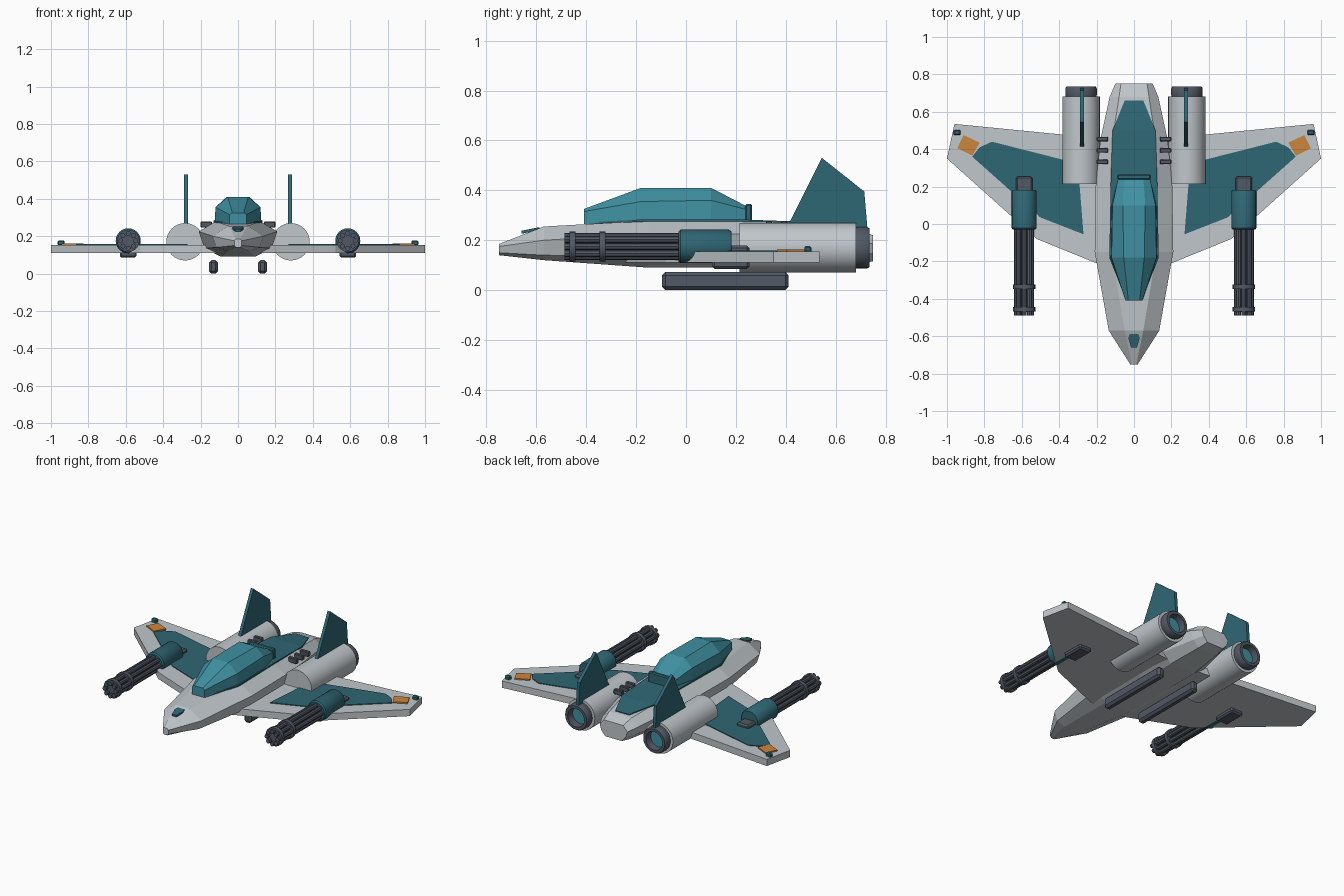
import bpy, bmesh, math
from mathutils import Vector

if "Cube" in bpy.data.objects:
    bpy.data.objects.remove(bpy.data.objects["Cube"])


def material(name, rgb):
    m = bpy.data.materials.new(name)
    m.diffuse_color = (*rgb, 1)
    m.use_nodes = True
    m.node_tree.nodes["Principled BSDF"].inputs["Base Color"].default_value = m.diffuse_color
    return m


GREY = material("light grey hull", (0.53, 0.57, 0.60))
TEAL = material("dark teal", (0.028, 0.135, 0.175))
GLASS = material("canopy teal", (0.05, 0.28, 0.36))
DARK = material("gunmetal", (0.085, 0.10, 0.13))
ORANGE = material("orange", (0.60, 0.24, 0.045))


def finish(name, bm, mat, mirror=False, smooth=False):
    """Turn a bmesh into an object, optionally mirrored across x = 0."""
    bmesh.ops.remove_doubles(bm, verts=bm.verts, dist=0.0001)
    bmesh.ops.recalc_face_normals(bm, faces=bm.faces)
    if smooth:
        for f in bm.faces:
            f.smooth = True
        for e in bm.edges:
            e.smooth = len(e.link_faces) == 2 and e.calc_face_angle(0) < math.radians(35)
    me = bpy.data.meshes.new(name)
    bm.to_mesh(me)
    bm.free()
    me.materials.append(mat)
    ob = bpy.data.objects.new(name, me)
    bpy.context.collection.objects.link(ob)
    if mirror:
        ob.modifiers.new("Mirror", 'MIRROR').use_mirror_merge = False
    return ob


def loft(name, rings, mat, **kw):
    """Skin a series of equal-length closed rings and cap the ends."""
    bm = bmesh.new()
    rows = [[bm.verts.new(p) for p in r] for r in rings]
    n = len(rows[0])
    for a, b in zip(rows, rows[1:]):
        for i in range(n):
            j = (i + 1) % n
            bm.faces.new((a[i], a[j], b[j], b[i]))
    bm.faces.new(rows[0])
    bm.faces.new(rows[-1])
    return finish(name, bm, mat, **kw)


def symmetric_ring(y, half):
    return [(x, y, z) for x, z in half] + [(-x, y, z) for x, z in reversed(half)]


def plate(name, outline, z0, z1, mat, **kw):
    """Flat plate from an (x, y) outline."""
    return loft(name, [[(x, y, z) for x, y in outline] for z in (z0, z1)], mat, **kw)


def lathe_into(bm, profile, cx, cz, n):
    """Revolve (radius, y) points around an axis parallel to y."""
    vs = [bm.verts.new((cx + r, y, cz)) for r, y in profile]
    es = [bm.edges.new(p) for p in zip(vs, vs[1:])]
    bmesh.ops.spin(bm, geom=vs + es, cent=(cx, 0, cz), axis=(0, 1, 0),
                   angle=math.tau, steps=n, use_duplicate=False)


def lathe(name, profile, cx, cz, n, mat, smooth=True):
    bm = bmesh.new()
    lathe_into(bm, profile, cx, cz, n)
    return finish(name, bm, mat, True, smooth)


def rod(r, y0, y1):
    return [(0, y0), (r, y0), (r, y1), (0, y1)]


def box(name, lo, hi, mat, bevel=0.0, mirror=True):
    bm = bmesh.new()
    bmesh.ops.create_cube(bm, size=1)
    lo, hi = Vector(lo), Vector(hi)
    for v in bm.verts:
        v.co = (lo + hi) / 2 + v.co * (hi - lo)
    if bevel:
        bmesh.ops.bevel(bm, geom=bm.edges[:], offset=bevel, segments=1, affect='EDGES')
    return finish(name, bm, mat, mirror)


# Fuselage: y, then (x, z) of top, upper side, lower side and bottom corners
hull = [
    (-0.75, [(.012, .185), (.02, .175), (.02, .15), (.012, .14)]),
    (-0.57, [(.05, .255), (.135, .20), (.115, .14), (.06, .12)]),
    (-0.15, [(.12, .278), (.21, .225), (.18, .135), (.09, .09)]),
    (0.20, [(.12, .278), (.205, .225), (.18, .135), (.09, .09)]),
    (0.45, [(.115, .272), (.18, .22), (.16, .14), (.09, .09)]),
    (0.68, [(.08, .245), (.13, .20), (.11, .145), (.07, .105)]),
    (0.75, [(.07, .22), (.10, .185), (.09, .15), (.06, .115)]),
]
loft("fuselage", [symmetric_ring(y, h) for y, h in hull], GREY)

# Teal deck strip lying on the spine
deck = [(-.39, .05, .272), (-.18, .132, .283), (.2, .125, .284), (.5, .115, .273), (.66, .05, .253)]
loft("deck_panel", [symmetric_ring(y, [(w, z), (w, z - .009)]) for y, w, z in deck], TEAL)

# Faceted canopy: base, widest line and roof
canopy = [
    (-0.41, [(.045, .265), (.045, .315), (.03, .325)]),
    (-0.18, [(.125, .275), (.12, .355), (.055, .41)]),
    (0.10, [(.12, .275), (.115, .36), (.06, .41)]),
    (0.245, [(.085, .275), (.085, .322), (.05, .335)]),
]
loft("canopy", [symmetric_ring(y, h) for y, h in canopy], GLASS)
box("canopy_rear_frame", (-.09, .237, .275), (.09, .265, .345), TEAL, .006, mirror=False)

# Nose sensor plate
loft("nose_sensor", [symmetric_ring(y, [(w, z), (w, z - .012)])
                     for y, w, z in ((-.66, .016, .238), (-.61, .03, .248), (-.588, .024, .252))], TEAL)

# Spine vents
for i in range(3):
    y = .332 + i * .061
    box(f"vent_{i + 1}", (.138, y - .012, .245), (.2, y + .012, .278), DARK, .004)

# Wings with painted panels and tip lights
plate("wing", [(.1, -.25), (.2, -.21), (.52, -.08), (1, .35), (.96, .535), (.38, .478), (.1, .45)],
      .11, .154, GREY, mirror=True)
plate("wing_panel", [(.27, -.055), (.5, .035), (.865, .36), (.825, .41), (.76, .44),
                     (.385, .345), (.30, .32)], .152, .159, TEAL, mirror=True)
plate("wing_tip_marking", [(.945, .405), (.91, .475), (.825, .435), (.865, .365)],
      .153, .162, ORANGE, mirror=True)
box("tip_light", (.927, .475, .15), (.965, .503, .177), TEAL, .006)

# Engines with hollow nozzles
EX, EZ = .283, .17
lathe("engine", rod(.1, .215, .682), EX, EZ, 32, GREY)
lathe("nozzle", [(.08, .67), (.084, .69), (.084, .725), (.078, .735), (.06, .735), (.055, .684)],
      EX, EZ, 24, DARK)
lathe("nozzle_glow", [(0, .69), (.06, .69)], EX, EZ, 24, GLASS, smooth=False)

# Tail fins
fin = [(.41, .262), (.545, .53), (.715, .395), (.728, .24), (.6, .24)]
loft("tail_fin", [[(x, y, z) for y, z in fin] for x in (.268, .288)], TEAL, mirror=True)

# Rotary guns
GX, GZ = .587, .175
lathe("gun_housing", [(0, -.03), (.06, -.03), (.067, -.022), (.067, .172), (.06, .182), (0, .182)],
      GX, GZ, 24, TEAL)
bm = bmesh.new()
for i in range(8):
    a = math.tau * i / 8
    lathe_into(bm, rod(.0135, -.488, -.02), GX + .04 * math.cos(a), GZ + .04 * math.sin(a), 8)
lathe_into(bm, rod(.024, -.47, -.02), GX, GZ, 10)
finish("gun_barrels", bm, DARK, True)
for i, y in enumerate((-.455, -.335)):
    lathe(f"barrel_clamp_{i + 1}", rod(.06, y - .012, y + .012), GX, GZ, 20, DARK)
box("gun_mount", (GX - .045, .105, .085), (GX + .045, .255, .178), DARK, .01)

# Landing skids
box("landing_skid", (.106, -.097, 0), (.156, .412, .072), DARK, .014)
